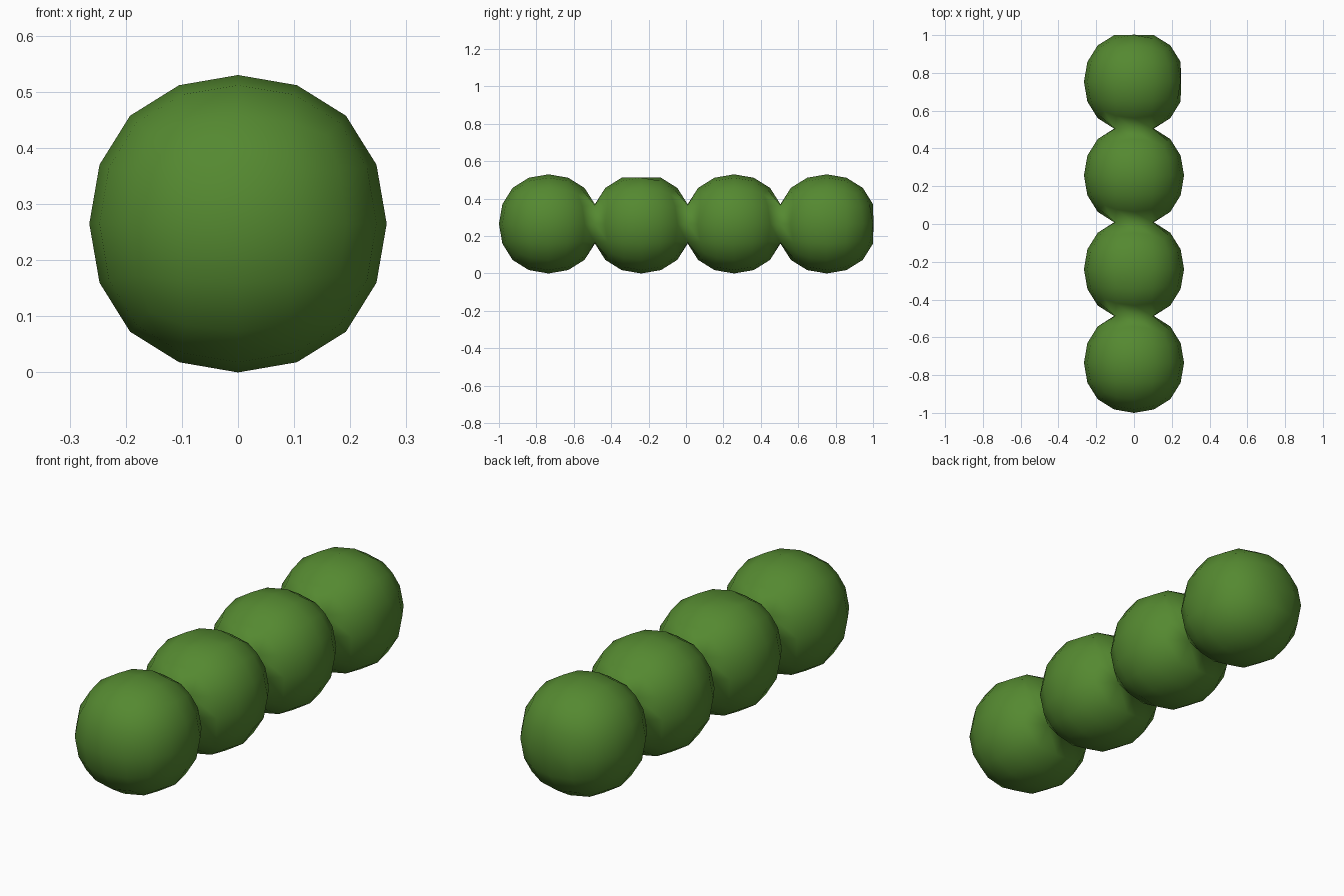
import bpy, bmesh
from mathutils import Vector

if "Cube" in bpy.data.objects:
    bpy.data.objects.remove(bpy.data.objects["Cube"])

R = 0.265          # ball radius at the poles
STEP = 0.496       # spacing of the balls
FIRST = -0.735
# poles flattened down to their surrounding ring: (ball index, direction)
FLAT = [(1, (0, 0, 1)), (3, (1, 0, 0)), (3, (0, 1, 0))]

# Rounded cube used as the source of every ball
bpy.ops.mesh.primitive_cube_add(size=2)
source = bpy.context.object
sub = source.modifiers.new("round", 'SUBSURF')
sub.levels = sub.render_levels = 2
dg = bpy.context.evaluated_depsgraph_get()
ball = bpy.data.meshes.new_from_object(source.evaluated_get(dg))
bpy.data.objects.remove(source)
scale = R / max(v.co.x for v in ball.vertices)

chain = bmesh.new()
for i in range(4):
    bm = bmesh.new()
    bm.from_mesh(ball)
    bmesh.ops.scale(bm, vec=(scale,) * 3, verts=bm.verts)

    def pole(d):
        return max(bm.verts, key=lambda v: v.co.dot(Vector(d)))

    # flattened spots
    for k, d in FLAT:
        if k == i:
            pole(d).co *= 0.94

    # open the ends that join a neighbour, and move the rim to the seam
    for side in (-1, 1):
        if 0 <= i + side <= 3:
            p = pole((0, side, 0))
            rim = {v for f in p.link_faces for v in f.verts if v is not p}
            for v in rim:
                v.co.y = side * STEP / 2
            bmesh.ops.delete(bm, geom=[p], context='VERTS')

    bmesh.ops.translate(bm, vec=(0, FIRST + i * STEP, R), verts=bm.verts)
    tmp = bpy.data.meshes.new("tmp")
    bm.to_mesh(tmp)
    bm.free()
    chain.from_mesh(tmp)
    bpy.data.meshes.remove(tmp)

# Weld the balls together at the necks
bmesh.ops.remove_doubles(chain, verts=chain.verts, dist=0.004)
for f in chain.faces:
    f.smooth = True
mesh = bpy.data.meshes.new("ball_chain")
chain.to_mesh(mesh)
chain.free()
bpy.data.meshes.remove(ball)

green = bpy.data.materials.new("green")
green.diffuse_color = (0.09, 0.25, 0.03, 1)
green.use_nodes = True
green.node_tree.nodes["Principled BSDF"].inputs["Base Color"].default_value = green.diffuse_color
mesh.materials.clear()
mesh.materials.append(green)
obj = bpy.data.objects.new("ball_chain", mesh)
bpy.context.collection.objects.link(obj)
